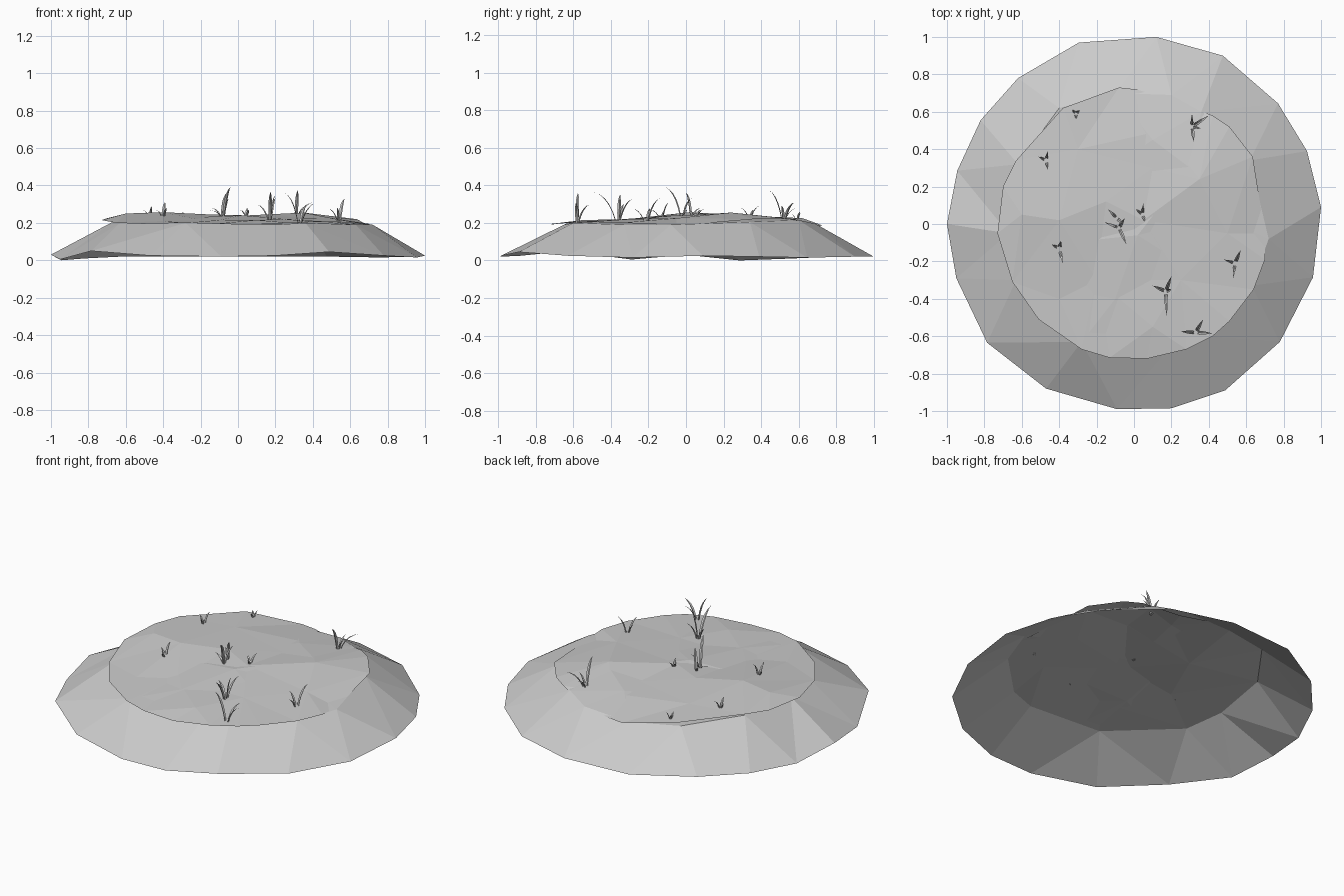
import bpy
import math
from mathutils import Vector
from mathutils.geometry import delaunay_2d_cdt


def make_object(name, verts, faces):
    me = bpy.data.meshes.new(name)
    me.from_pydata(verts, [], faces)
    me.update()
    ob = bpy.data.objects.new(name, me)
    bpy.context.collection.objects.link(ob)
    return ob


def terrain(name, pts):
    """Flat-shaded sheet triangulated over scattered height points."""
    co, _, faces, src, _, _ = delaunay_2d_cdt(
        [Vector(p[:2]) for p in pts], [], [], 0, 1e-5)
    verts = [(c.x, c.y, pts[s[0]][2]) for c, s in zip(co, src)]
    return make_object(name, verts, [list(f) for f in faces]), verts, faces


# dirt mound: low foot, sloping shoulder and lumpy top, open underneath
foot = [(.12, 1, .02), (.475, .9, .02), (.77, .645, .015), (.925, .39, .02),
        (1, .09, .025), (.957, -.285, .015), (.78, -.63, .025),
        (.487, -.89, .045), (.2, -.985, .025), (-.09, -.99, .02),
        (-.47, -.88, .025), (-.785, -.635, .05), (-.95, -.29, .005),
        (-1, 0, .03), (-.945, .285, 0), (-.82, .555, .01),
        (-.62, .78, .02), (-.295, .97, .02)]
shoulder = [(.72, -.08, .19), (.62, .34, .205), (.36, .6, .215),
            (.2, .69, .195), (-.1, .7, .185), (-.4, .62, .21),
            (-.62, .32, .22), (-.67, -.05, .205), (-.63, -.3, .2),
            (-.28, -.63, .2), (.2, -.65, .19), (.36, -.6, .2), (.63, -.33, .19)]
lumps = [(-.18, .26, .2), (-.35, -.1, .225), (.02, -.06, .24), (.3, .3, .245),
         (.4, -.3, .21), (-.1, -.4, .215), (.1, .45, .225), (.45, .05, .215)]
terrain("dirt_mound", foot + shoulder + lumps)

# thin turf sheet laid over the mound, its rim standing slightly proud
rim = [(-.08, .73, .185), (.01, .72, .185), (.22, .66, .18), (.42, .58, .22),
       (.51, .52, .225), (.635, .36, .22), (.7, -.05, .185), (.7, -.19, .195),
       (.64, -.35, .2), (.51, -.52, .205), (.42, -.6, .205), (.28, -.67, .2),
       (.07, -.72, .19), (-.13, -.715, .195), (-.28, -.67, .2),
       (-.51, -.51, .195), (-.65, -.31, .2), (-.73, -.05, .215),
       (-.7, .2, .225), (-.63, .34, .235), (-.38, .62, .225)]
bumps = [(-.6, .05, .25), (-.4, .02, .257), (-.15, .12, .245), (.05, .02, .24),
         (.35, .24, .255), (.1, .3, .225), (-.3, .4, .235), (.5, -.05, .225),
         (.25, -.3, .22), (-.2, -.3, .215), (-.4, -.4, .21), (.1, -.55, .215),
         (.15, .5, .215)]
turf, turf_verts, turf_faces = terrain("turf", rim + bumps)


# grass tufts: base point, then the tip of every blade
def blade(verts, faces, base, tip, width):
    """Creased strip that rises steeply, bends outward and tapers to a point."""
    d = Vector((tip.x - base.x, tip.y - base.y, 0))
    side = Vector((-d.y, d.x, 0)).normalized()
    out = d.normalized()
    ctrl = base + d * .3 + Vector((0, 0, (tip.z - base.z) * .85))
    n, start = 5, len(verts)
    for i in range(n):
        t = i / n
        p = base * (1 - t) ** 2 + ctrl * (2 * t * (1 - t)) + tip * t * t
        w = width * (.55 + 1.2 * t * (1 - t)) * (1 - t ** 3)
        verts += [p - side * w, p + out * w * .5, p + side * w]
    verts.append(tip)
    last = len(verts) - 1
    for i in range(n - 1):
        a = start + i * 3
        faces += [(a, a + 1, a + 4, a + 3), (a + 1, a + 2, a + 5, a + 4)]
    a = start + (n - 1) * 3
    faces += [(a, a + 1, last), (a + 1, a + 2, last)]


tufts = [
    ((.33, -.58, .2), [(.42, -.585, .31), (.25, -.575, .36), (.37, -.51, .3)]),
    ((.17, -.36, .21), [(.1, -.33, .3), (.2, -.28, .33), (.175, -.49, .365),
                        (.2, -.35, .35)]),
    ((.54, -.21, .2), [(.48, -.19, .28), (.57, -.14, .33), (.53, -.29, .28)]),
    ((-.08, -.02, .235), [(-.04, -.11, .39), (-.16, .01, .27),
                          (-.05, .03, .33)]),
    ((-.09, .03, .235), [(-.14, .08, .28), (-.06, .0, .36)]),
    ((.045, .05, .23), [(.05, .11, .28), (.01, .08, .27), (.06, .01, .27)]),
    ((-.4, -.13, .22), [(-.44, -.11, .27), (-.38, -.21, .28), (-.39, -.09, .31)]),
    ((-.47, .34, .22), [(-.51, .36, .27), (-.46, .39, .29), (-.46, .29, .28)]),
    ((-.31, .59, .21), [(-.33, .61, .25), (-.29, .61, .26), (-.31, .56, .25)]),
    ((.31, .52, .215), [(.31, .59, .28), (.4, .58, .31), (.32, .44, .375),
                        (.36, .51, .29)]),
]
for k, (base, tips) in enumerate(tufts, 1):
    verts, faces = [], []
    b = Vector(base)
    for t in tips:
        tip = Vector(t)
        root = b + Vector((tip.x - b.x, tip.y - b.y, 0)) * .1
        blade(verts, faces, root, tip, .012 if tip.z - b.z > .08 else .009)
    make_object(f"grass_tuft_{k}", verts, faces)
